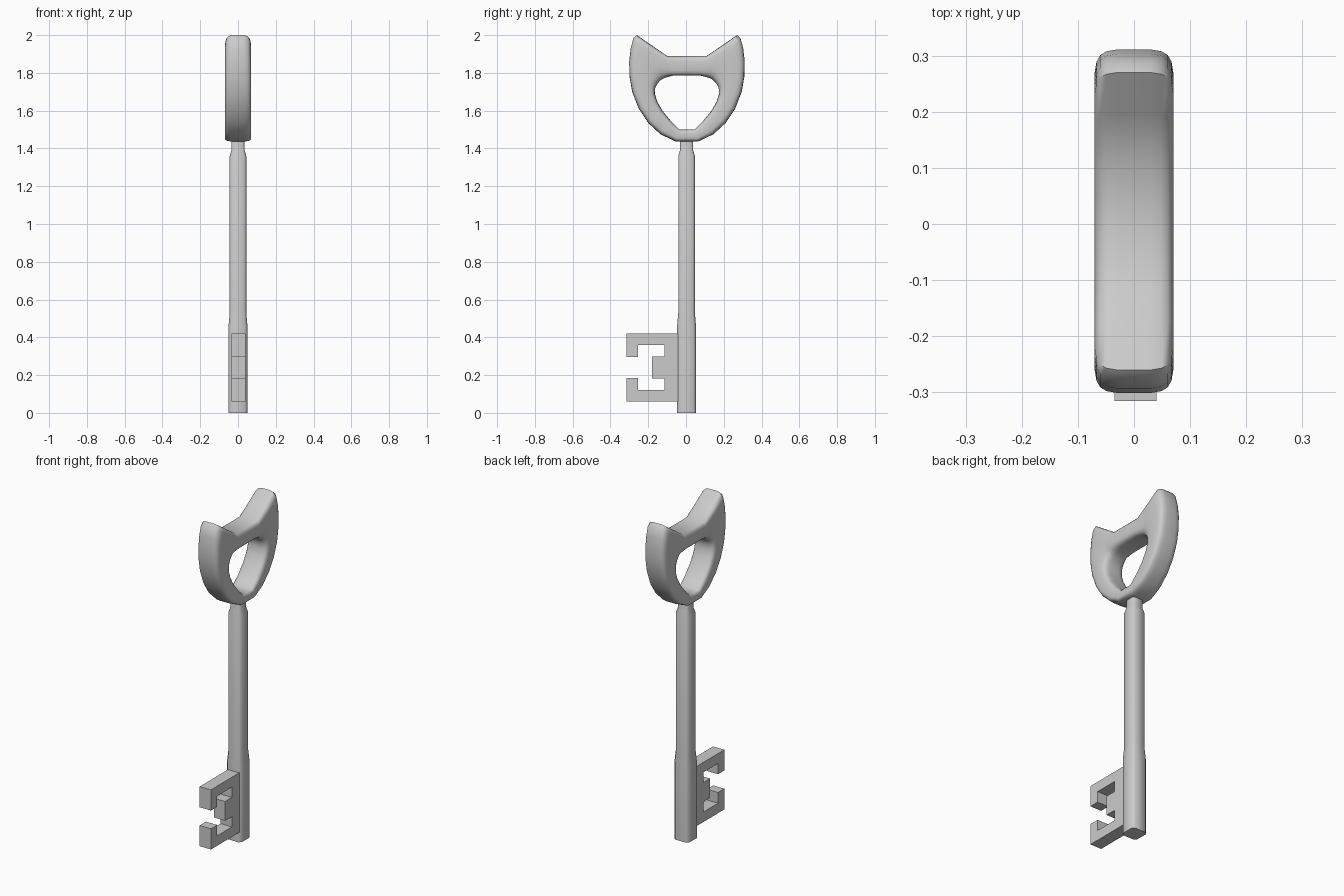
import bpy, bmesh, math

if "Cube" in bpy.data.objects:
    bpy.data.objects.remove(bpy.data.objects["Cube"])

CY = 0.005  # centre line of the handle in y


def finish(name, bm, smooth=None):
    bmesh.ops.recalc_face_normals(bm, faces=bm.faces)
    mesh = bpy.data.meshes.new(name)
    bm.to_mesh(mesh)
    bm.free()
    ob = bpy.data.objects.new(name, mesh)
    bpy.context.collection.objects.link(ob)
    if smooth:
        bpy.ops.object.select_all(action='DESELECT')
        bpy.context.view_layer.objects.active = ob
        ob.select_set(True)
        bpy.ops.object.shade_smooth_by_angle(angle=math.radians(smooth))
    return ob


def loft(bm, rings, closed=False):
    loops = [[bm.verts.new(p) for p in r] for r in rings]
    n = len(loops[0])
    pairs = list(zip(loops, loops[1:]))
    if closed:
        pairs.append((loops[-1], loops[0]))
    for a, b in pairs:
        for i in range(n):
            j = (i + 1) % n
            bm.faces.new((a[i], a[j], b[j], b[i]))
    if not closed:
        bm.faces.new(loops[0])
        bm.faces.new(loops[-1])


# Handle: half outline as (inner y, z, outer y, z), mirrored to a closed ring
half = [
    (0, 1.50, 0, 1.437), (.04, 1.50, .06, 1.437), (.085, 1.545, .14, 1.475),
    (.13, 1.60, .205, 1.535), (.158, 1.65, .255, 1.61), (.17, 1.69, .29, 1.70),
    (.168, 1.72, .304, 1.78), (.16, 1.737, .306, 1.86), (.15, 1.75, .298, 1.93),
    (.14, 1.76, .283, 1.985), (.13, 1.768, .265, 2.0), (.11, 1.776, .19, 1.948),
    (.075, 1.785, .105, 1.89), (0, 1.785, 0, 1.89)]
stations = half + [(-a, b, -c, d) for a, b, c, d in reversed(half[1:-1])]


def handle_section(s, depth=0.07, n=20, power=0.45):
    iy, iz, oy, oz = s
    ring = []
    for k in range(n):
        t = 2 * math.pi * (k + 0.5) / n
        c, d = math.cos(t), math.sin(t)
        u = math.copysign(abs(c) ** power, c) / math.cos(math.pi / n) ** power
        w = math.copysign(abs(d) ** power, d) / math.cos(math.pi / n) ** power
        f = (1 + w) / 2
        ring.append((depth * u, CY + iy + (oy - iy) * f, iz + (oz - iz) * f))
    return ring


bm = bmesh.new()
loft(bm, [handle_section(s) for s in stations], closed=True)
finish("handle", bm, 60)


# Shaft: square with softened corners, stepped along its length
def square_section(z, h):
    c = h * 0.72
    pts = [(h, -c), (h, c), (c, h), (-c, h), (-h, c), (-h, -c), (-c, -h), (c, -h)]
    return [(x, y + 0.003, z) for x, y in pts]


bm = bmesh.new()
loft(bm, [square_section(z, h) for z, h in [
    (0, .05), (.46, .05), (.53, .044), (1.36, .044), (1.39, .035), (1.46, .035)]])
finish("shaft", bm, 60)

# Bit: notched plate at the foot of the shaft
outline = [
    (-.03, .06), (-.315, .06), (-.315, .185), (-.255, .185), (-.255, .12),
    (-.115, .12), (-.115, .182), (-.18, .182), (-.18, .298), (-.115, .298),
    (-.115, .36), (-.255, .36), (-.255, .295), (-.315, .295), (-.315, .42), (-.03, .42)]
bm = bmesh.new()
loft(bm, [[(x, y, z) for y, z in outline] for x in (-.035, .04)])
finish("bit", bm)
